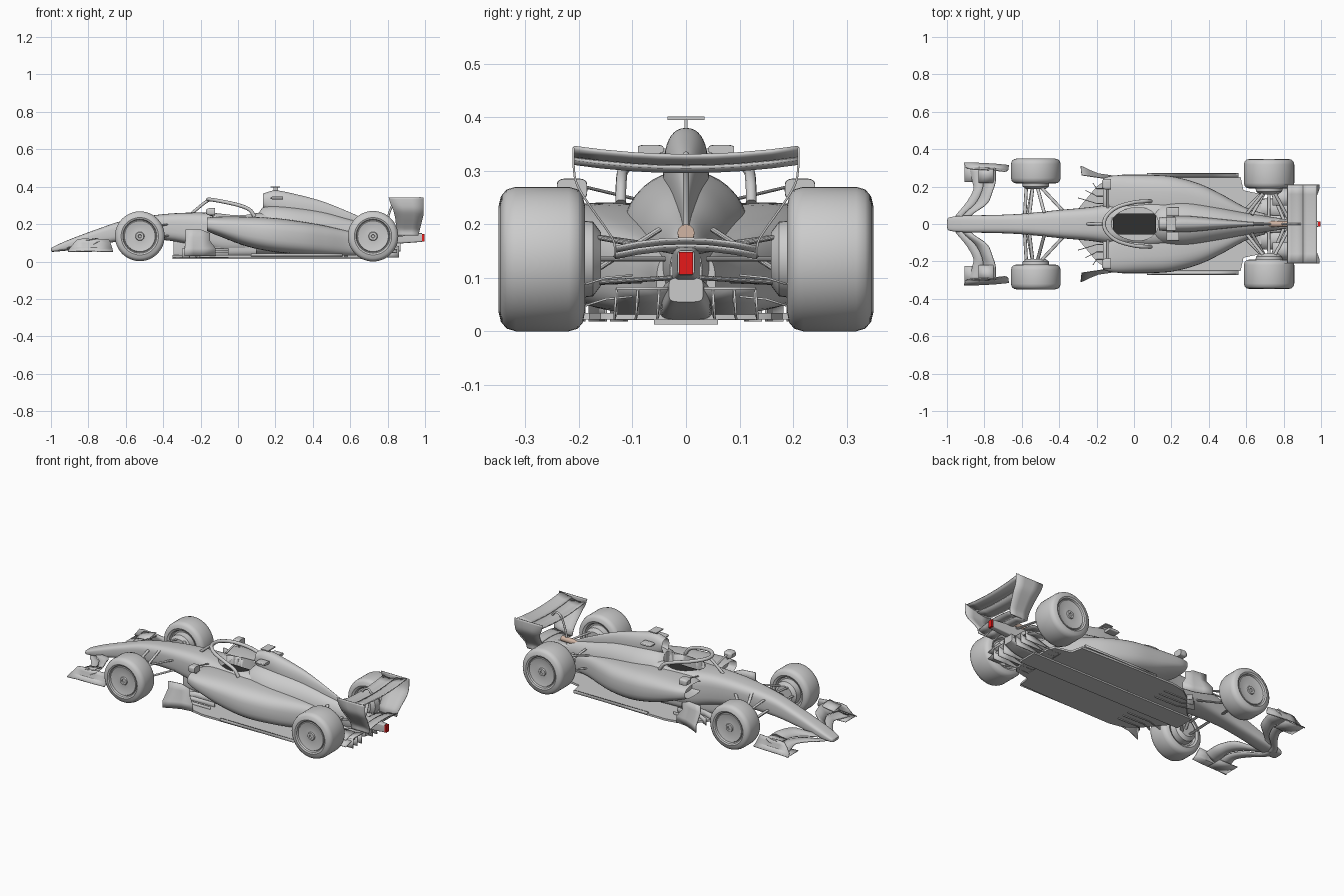
import bpy, bmesh
from math import sin, cos, pi, radians
from mathutils import Vector

if "Cube" in bpy.data.objects:
    bpy.data.objects.remove(bpy.data.objects["Cube"])


def material(name, rgb):
    m = bpy.data.materials.new(name)
    m.diffuse_color = (*rgb, 1)
    m.use_nodes = True
    m.node_tree.nodes["Principled BSDF"].inputs["Base Color"].default_value = m.diffuse_color
    return m


DARK = material("dark_trim", (.03, .03, .03))
RED = material("red_lamp", (.8, .01, .01))
TAN = material("warm_metal", (.62, .45, .36))


def finish(bm, name, mirror=False, thick=0, mat=None):
    me = bpy.data.meshes.new(name)
    bm.to_mesh(me)
    bm.free()
    me.shade_smooth()
    me.set_sharp_from_angle(angle=radians(35))
    ob = bpy.data.objects.new(name, me)
    bpy.context.collection.objects.link(ob)
    if thick:
        s = ob.modifiers.new("thickness", 'SOLIDIFY')
        s.thickness, s.offset = thick, 0
    if mirror:
        m = ob.modifiers.new("mirror", 'MIRROR')
        m.use_axis = (False, True, False)
    if mat:
        me.materials.append(mat)
    return ob


def smooth_path(pts, sub):
    P = [Vector(p) for p in pts]
    P = [P[0] * 2 - P[1]] + P + [P[-1] * 2 - P[-2]]
    out = []
    for a, b, c, d in zip(P, P[1:], P[2:], P[3:]):
        for k in range(sub):
            t = k / sub
            out.append(.5 * (2 * b + (c - a) * t + (2 * a - 5 * b + 4 * c - d) * t * t
                             + (3 * b - a - 3 * c + d) * t ** 3))
    return out + [P[-2]]


def skin(bm, rings, closed=True):
    for r, s in zip(rings, rings[1:]):
        n = len(r)
        for i in range(n if closed else n - 1):
            j = (i + 1) % n
            bm.faces.new((r[i], r[j], s[j], s[i]))


def loft(name, stations, e=2.5, inlet=0, sub=6, n=36, **kw):
    """stations: x, y centre, half width, z bottom, z top"""
    bm, rings = bmesh.new(), []
    for x, yc, hw, z0, z1 in smooth_path(stations, sub):
        ring = []
        for i in range(n):
            c, s = cos(2 * pi * i / n), sin(2 * pi * i / n)
            y = abs(c) ** (2 / e) * (1 if c > 0 else -1)
            z = abs(s) ** (2 / e) * (1 if s > 0 else -1)
            ring.append(bm.verts.new((x, yc + hw * y, (z0 + z1) / 2 + (z1 - z0) / 2 * z)))
        rings.append(ring)
    skin(bm, rings)
    front = bm.faces.new(rings[0])
    bm.faces.new(rings[-1])
    bmesh.ops.recalc_face_normals(bm, faces=bm.faces)
    if inlet:
        bmesh.ops.inset_region(bm, faces=[front], thickness=.007)
        bmesh.ops.translate(bm, verts=front.verts, vec=(inlet, 0, 0))
    return finish(bm, name, **kw)


def lathe(name, prof, x, z, n=48, **kw):
    bm = bmesh.new()
    rings = [[bm.verts.new((x + r * cos(2 * pi * i / n), y, z + r * sin(2 * pi * i / n)))
              for i in range(n)] for r, y in prof]
    skin(bm, rings)
    bmesh.ops.remove_doubles(bm, verts=bm.verts, dist=1e-5)
    bmesh.ops.recalc_face_normals(bm, faces=bm.faces)
    return finish(bm, name, mirror=True, **kw)


def sheet(name, rows, thick=.006, **kw):
    bm = bmesh.new()
    skin(bm, [[bm.verts.new(p) for p in r] for r in rows], closed=False)
    bmesh.ops.recalc_face_normals(bm, faces=bm.faces)
    return finish(bm, name, thick=thick, **kw)


def prism(name, outline, z0, z1, **kw):
    bm = bmesh.new()
    rings = [[bm.verts.new((x, y, z)) for x, y in outline] for z in (z0, z1)]
    skin(bm, rings)
    for r in rings:
        bm.faces.new(r)
    bmesh.ops.recalc_face_normals(bm, faces=bm.faces)
    return finish(bm, name, **kw)


def box(name, x0, x1, y0, y1, z0, z1, **kw):
    return prism(name, [(x0, y0), (x1, y0), (x1, y1), (x0, y1)], z0, z1, **kw)


def tube(name, pts, r, sub=1, flat=1, **kw):
    """flat < 1 squashes the section in height"""
    path, bm, rings = smooth_path(pts, sub), bmesh.new(), []
    for i, p in enumerate(path):
        d = (path[min(i + 1, len(path) - 1)] - path[max(i - 1, 0)]).normalized()
        u = d.cross(Vector((0, 0, 1))).normalized()
        v = u.cross(d)
        rings.append([bm.verts.new(p + u * r * cos(a) + v * r * flat * sin(a))
                      for a in [2 * pi * k / 12 for k in range(12)]])
    skin(bm, rings)
    bm.faces.new(rings[0])
    bm.faces.new(rings[-1])
    bmesh.ops.recalc_face_normals(bm, faces=bm.faces)
    return finish(bm, name, **kw)


# nose and survival cell
chassis = loft("nose_and_chassis", [
    (-1, 0, .018, .056, .070), (-.985, 0, .036, .052, .08), (-.9, 0, .045, .062, .118),
    (-.75, 0, .048, .09, .174), (-.6, 0, .055, .11, .222), (-.4, 0, .075, .115, .253),
    (-.22, 0, .092, .08, .262), (-.08, 0, .115, .04, .258), (.08, 0, .125, .035, .262),
    (.2, 0, .11, .035, .262)], e=3.4)
# bodywork
pods = loft("sidepod", [
    (-.165, .165, .08, .162, .235), (-.1, .145, .115, .135, .24), (.05, .137, .125, .08, .24),
    (.2, .13, .125, .05, .232), (.35, .108, .107, .038, .212), (.47, .08, .078, .033, .19),
    (.6, .045, .042, .033, .16), (.7, .03, .025, .035, .14)], e=2.8, inlet=.05, mirror=True)
hump = loft("engine_cover", [
    (.1, 0, .1, .04, .268), (.16, 0, .115, .04, .298), (.28, 0, .12, .04, .295),
    (.45, 0, .09, .04, .268), (.6, 0, .06, .045, .225), (.72, 0, .04, .055, .195),
    (.79, 0, .03, .065, .165)], e=2.1)
loft("airbox_and_spine", [
    (.135, 0, .034, .285, .364), (.2, 0, .041, .24, .38), (.3, 0, .042, .2, .362),
    (.45, 0, .028, .18, .322), (.6, 0, .013, .15, .262), (.68, 0, .008, .15, .225),
    (.76, 0, .006, .14, .185)], e=2.3, inlet=.04)

# cockpit opening
hole = prism("cockpit_cutter", [(.005 + .125 * cos(t), .088 * sin(t) * (1 + .12 * cos(t)))
             for t in [2 * pi * i / 40 for i in range(40)]], .17, .45)
hole.hide_render = True
for ob in (chassis, pods, hump):
    b = ob.modifiers.new("cockpit", 'BOOLEAN')
    b.object, b.operation, b.solver = hole, 'DIFFERENCE', 'EXACT'
    bpy.context.view_layer.objects.active = ob
    for m in [m.name for m in ob.modifiers]:
        bpy.ops.object.modifier_apply(modifier=m)
bpy.data.objects.remove(hole)
box("cockpit_seat", -.112, .118, -.056, .056, .16, .205, mat=DARK)

# head protection hoop
half = [(.09, .122, .24), (.06, .121, .278), (0, .116, .302), (-.09, .09, .322), (-.145, .045, .331)]
tube("halo_hoop", half + [(-.16, 0, .332)] + [(x, -y, z) for x, y, z in half[::-1]], .01, 6)
tube("halo_pillar", [(-.155, 0, .33), (-.19, 0, .305), (-.25, 0, .255)], .008, 5)

# mirrors and cameras
loft("mirror", [(-.17, .213, .02, .255, .277), (-.155, .213, .028, .247, .285),
                (-.122, .213, .028, .247, .285)], e=4, mirror=True)
tube("mirror_stalk", [(-.14, .085, .245), (-.14, .19, .27)], .006, flat=.5, mirror=True)
tube("mirror_strut", [(-.13, .2, .225), (-.14, .21, .255)], .004, mirror=True)
box("camera_mast", .19, .215, -.003, .003, .37, .398)
box("camera_bar", .175, .225, -.035, .035, .395, .401)
loft("side_camera", [(.175, .066, .022, .335, .342), (.19, .066, .024, .332, .348),
                     (.24, .066, .024, .332, .348)], e=4, mirror=True)

# floor, plank, keel
edge = [(-.35, .035), (-.3, .08), (-.2, .2), (-.13, .25), (-.05, .266), (.3, .262), (.57, .252),
        (.585, .18), (.68, .16), (.7, .13)]
prism("floor", edge + [(x, -y) for x, y in edge[::-1]], .022, .034)
box("plank", -.35, .74, -.06, .06, .013, .022)
loft("keel", [(-.345, 0, .03, .02, .12), (-.25, 0, .05, .02, .14), (-.1, 0, .1, .02, .15),
              (.1, 0, .12, .02, .15)], e=4)
sheet("floor_edge_wing", [[(x, y, z) for x in (.07, .25, .42, .56)]
                          for y, z in ((.25, .034), (.266, .042), (.27, .028))], .004, mirror=True)
sheet("turning_board", [[(-.285, .31, z0), (-.24, .288, z0), (-.19, .268, z0), (-.12, .258, z0)]
                        if z0 < .1 else
                        [(-.28, .262, z0), (-.24, .256, z0), (-.2, .25, z0), (-.15, .243, z0 - .02)]
                        for z0 in (.03, .07, .13, .172)], .005, mirror=True)
for i, y in enumerate((.11, .15, .19)):
    sheet("floor_fence", [[(-.3 + i * .04, y + .03, z), (-.2, y, z), (-.05, y, z)]
                          for z in (.018, .07 - i * .01)], .004, mirror=True)

# diffuser
ramp = [(.62, .024), (.7, .034), (.78, .056), (.86, .08)]
sheet("diffuser", [[(x, y, z) for x, z in ramp] for y in (.03, .08, .13)], .005, mirror=True)
for y in (.05, .09, .13):
    sheet("diffuser_strake", [[(x, y, z) for x, z in ramp], [(x, y + .004, .022) for x, z in ramp]],
          .004, mirror=True)
loft("diffuser_centre", [(.6, 0, .05, .015, .06), (.78, 0, .045, .03, .09), (.87, 0, .032, .055, .1)], e=5)

# rear structure
loft("crash_structure", [(.68, 0, .035, .07, .165), (.8, 0, .026, .09, .162),
                         (.985, 0, .016, .105, .151)], e=6)
box("rain_lamp", .982, .996, -.0135, .0135, .106, .148, mat=RED)
tube("exhaust", [(.66, 0, .18), (.75, 0, .182), (.825, 0, .184)], .016, mat=TAN)

# rear wing
span = [-.21, -.16, -.1, -.05, 0, .05, .1, .16, .21]
for name, chord in (("rear_wing_main", [(.82, .305), (.84, .299), (.87, .299), (.91, .307)]),
                    ("rear_wing_flap", [(.905, .312), (.93, .314), (.96, .321), (.978, .328)])):
    sheet(name, [[(x, y, z + .35 * y * y) for x, z in chord] for y in span], .007)
plate = smooth_path([(.21, .343, .805), (.21, .31, .815), (.204, .275, .83), (.18, .235, .84),
                     (.148, .19, .845), (.134, .165, .845), (.133, .138, .85)], 3)
sheet("rear_wing_endplate", [[(x0 + (min(.992, .992 - (.25 - z) * .25) - x0) * k / 3, y, z)
                              for k in range(4)] for y, z, x0 in plate], .004, mirror=True)
for dx, dz in ((0, 0), (.055, .012)):
    sheet("beam_wing", [[(x + dx, y, z + dz - .9 * y * y) for x, z in
                         ((.855, .153), (.88, .153), (.91, .161))]
                        for y in (-.133, -.09, -.045, 0, .045, .09, .133)], .005)
tube("wing_pylon", [(.79, 0, .16), (.8, 0, .23), (.83, 0, .31), (.865, 0, .33), (.89, 0, .307)], .006, 5)

# front wing: stations of y, leading x, trailing x, base height
stations = smooth_path([(0, -.975, -.88, .058), (.05, -.95, -.865, .058), (.11, -.9, -.785, .064),
                        (.18, -.86, -.755, .068), (.23, -.865, -.74, .062), (.298, -.88, -.74, .056)], 4)
for name, a, b, lift in (("front_wing_main", 0, .5, 0), ("front_wing_flap", .46, 1, .01)):
    sheet(name, [[(x0 + (x1 - x0) * t, y, z + lift + .045 * t * t * min(1, y / .1))
                  for t in (a, (a + b) / 2, b)] for y, x0, x1, z in stations], .005, mirror=True)
sheet("front_wing_endplate", [[(x0, y, z), (-.83, y, z + .004), (-.75, y - .004, z + .002), (x1, y - .012, z)]
      for y, z, x0, x1 in ((.292, .118, -.86, -.69), (.296, .095, -.88, -.68), (.303, .07, -.9, -.672),
                           (.326, .052, -.91, -.668))], .005, mirror=True)
sheet("front_wing_footplate", [[(-.905, y, .055), (-.85, y, .053), (-.78, y, .053)]
                               for y in (.225, .27, .32)], .004, mirror=True)
sheet("front_wing_winglet", [[(-.83, y, z), (-.79, y, z + .004), (-.75, y, z + .012)]
                             for y, z in ((.22, .1), (.26, .108), (.295, .112))], .004, mirror=True)

# wheels
for end, x, y0, y1, R in (("front", -.525, .216, .35, .133), ("rear", .722, .189, .348, .135)):
    lathe(end + "_tyre", [(0, y0 + .02), (.082, y0 + .02), (.088, y0 + .006), (.1, y0), (R - .016, y0 + .004),
          (R - .005, y0 + .013), (R, y0 + .03), (R, y1 - .03), (R - .005, y1 - .013), (R - .016, y1 - .004),
          (.1, y1), (.091, y1 - .004), (.087, y1 - .014), (0, y1 - .02)], x, .135)
    lathe(end + "_wheel_cover", [(.086, y1 - .016), (.082, y1 - .009), (.077, y1 - .01), (.05, y1 - .016),
          (.024, y1 - .014), (.021, y1 - .008), (.01, y1 - .008), (.008, y1 - .014), (0, y1 - .014)], x, .135)
    lathe(end + "_brake_drum", [(0, y0 - .03), (.05, y0 - .03), (.07, y0 - .015), (.074, y0 + .022),
                                (0, y0 + .022)], x, .135, n=32)

# suspension arms: inboard point, outboard point
arms = [((-.57, .04, .135), (-.54, .21, .1)), ((-.37, .06, .14), (-.51, .21, .1)),
        ((-.56, .04, .205), (-.54, .21, .175)), ((-.37, .06, .2), (-.51, .21, .175)),
        ((-.48, .06, .225), (-.52, .21, .11)), ((-.585, .04, .15), (-.575, .21, .135)),
        ((.58, .06, .095), (.71, .19, .09)), ((.8, .025, .1), (.73, .19, .09)),
        ((.6, .05, .16), (.71, .19, .18)), ((.83, .02, .148), (.74, .19, .18)),
        ((.63, .05, .19), (.71, .19, .1)), ((.72, .03, .135), (.722, .19, .135))]
for a, b in arms:
    tube("suspension_arm", [a, b], .009, flat=.5, mirror=True)
for z in (.06, .1):
    sheet("rear_brake_winglet", [[(x, y, z + dz) for x in (.74, .8, .85)]
                                 for y, dz in ((.1, .005), (.15, 0), (.188, -.012))], .004, mirror=True)
